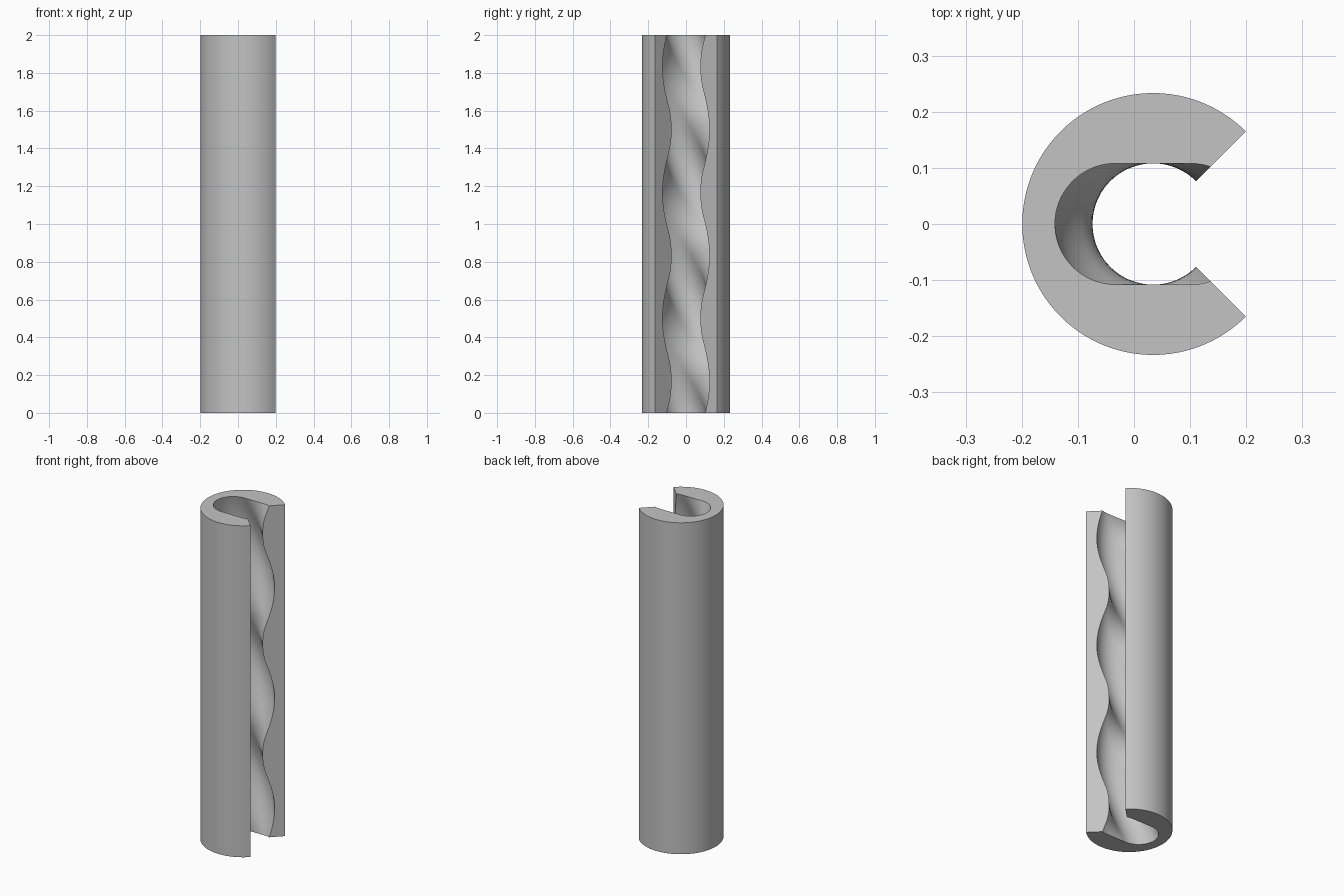
import bpy
import bmesh
from math import sin, cos, pi, sqrt, radians

cube = bpy.data.objects.get("Cube")
if cube:
    bpy.data.objects.remove(cube, do_unlink=True)

HEIGHT = 2.0
OUTER = 0.2333                              # sleeve radius
BORE = 0.108                                # radius of the slot-shaped cavity's ends
OFFSET = 0.067                              # half distance between the end centres
CENTRE_X = OUTER * (1 - cos(pi / 4)) / 2    # keeps the opened sleeve centred
TWIST = 1.5 * pi                            # radians per unit of height
LAYERS, STEPS = 120, 108


def slot_radius(angle):
    """Distance from the axis to the wall of a slot lying along angle 0."""
    s, c = abs(sin(angle)), abs(cos(angle))
    if BORE * c < OFFSET * s:
        return BORE / s
    return OFFSET * c + sqrt(BORE ** 2 - (OFFSET * s) ** 2)


def point(bm, radius, angle, z):
    return bm.verts.new((CENTRE_X + radius * cos(angle), radius * sin(angle), z))


# Three-quarter sleeve with a twisted slot cavity, open towards +x
bm = bmesh.new()
angles = [pi / 4 + 1.5 * pi * i / STEPS for i in range(STEPS + 1)]
loops = []
for k in range(LAYERS + 1):
    z = HEIGHT * k / LAYERS
    turn = TWIST * (z - HEIGHT)
    outer = [point(bm, OUTER, a, z) for a in angles]
    inner = [point(bm, slot_radius(a - turn), a, z) for a in angles]
    loops.append(outer + inner[::-1])

# Outer wall, cavity wall and the two cut faces
for low, high in zip(loops, loops[1:]):
    for i in range(len(low)):
        j = (i + 1) % len(low)
        bm.faces.new((low[i], low[j], high[j], high[i]))

# End faces
for loop in (loops[0], loops[-1]):
    for i in range(STEPS):
        bm.faces.new((loop[i], loop[i + 1], loop[-2 - i], loop[-1 - i]))

bmesh.ops.recalc_face_normals(bm, faces=bm.faces)
mesh = bpy.data.meshes.new("cutaway_sleeve")
bm.to_mesh(mesh)
bm.free()
sleeve = bpy.data.objects.new("cutaway_sleeve", mesh)
bpy.context.collection.objects.link(sleeve)

# Plain grey
grey = bpy.data.materials.new("plain_grey")
grey.use_nodes = True
colour = (0.55, 0.55, 0.55, 1)
grey.diffuse_color = colour
grey.node_tree.nodes["Principled BSDF"].inputs["Base Color"].default_value = colour
mesh.materials.append(grey)

bpy.ops.object.select_all(action="DESELECT")
sleeve.select_set(True)
bpy.context.view_layer.objects.active = sleeve
bpy.ops.object.shade_smooth_by_angle(angle=radians(30))
